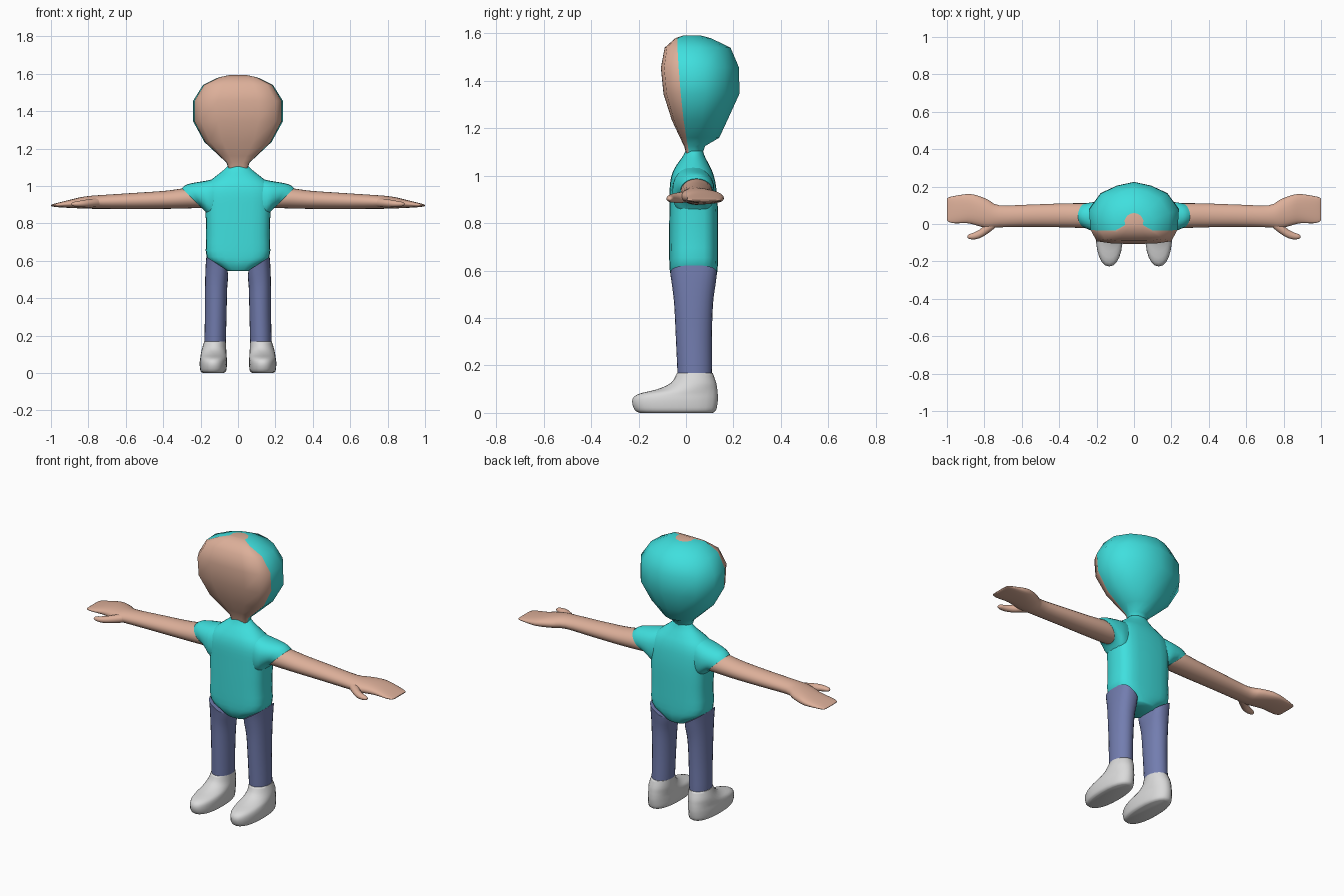
import bpy, bmesh, math
from mathutils import Vector


def material(name, rgb):
    m = bpy.data.materials.new(name)
    m.diffuse_color = (*rgb, 1)
    return m


SHIRT = material("turquoise", (0.05, 0.74, 0.73))
SKIN = material("skin", (0.72, 0.43, 0.32))
DENIM = material("slate blue", (0.17, 0.205, 0.43))
SHOE = material("light grey", (0.70, 0.70, 0.70))


def skin_rings(name, rings, mats, rule=None, mirror=False, angle=70):
    """Bridge a stack of equal point rings, cap both ends, shade smooth."""
    bm = bmesh.new()
    rows = [[bm.verts.new(p) for p in r] for r in rings]
    n = len(rows[0])
    for a, b in zip(rows, rows[1:]):
        for i in range(n):
            j = (i + 1) % n
            f = bm.faces.new((a[i], a[j], b[j], b[i]))
            f.material_index = rule(i) if rule else 0
    bm.faces.new(rows[0])
    bm.faces.new(rows[-1])
    bmesh.ops.recalc_face_normals(bm, faces=bm.faces)
    me = bpy.data.meshes.new(name)
    bm.to_mesh(me)
    bm.free()
    for m in mats:
        me.materials.append(m)
    me.shade_smooth()
    me.set_sharp_from_angle(angle=math.radians(angle))
    ob = bpy.data.objects.new(name, me)
    bpy.context.collection.objects.link(ob)
    if mirror:
        ob.modifiers.new("mirror", "MIRROR").use_mirror_merge = False
    return ob


def ring(c, u, v, n=24, e=2.0):
    """Superellipse around c spanned by the half axes u and v."""
    c, u, v = Vector(c), Vector(u), Vector(v)
    out = []
    for k in range(n):
        t = 2 * math.pi * k / n
        cs, sn = math.cos(t), math.sin(t)
        out.append(c + u * math.copysign(abs(cs) ** (2 / e), cs)
                   + v * math.copysign(abs(sn) ** (2 / e), sn))
    return out


def smooth_rings(rings, steps=3):
    """Catmull-Rom interpolation between key rings."""
    out = []
    last = len(rings) - 1
    for i in range(last):
        a, b, c, d = (rings[max(0, min(last, i + o))] for o in (-1, 0, 1, 2))
        for s in range(steps):
            t = s / steps
            out.append([(q * 2 + (r - p) * t + (p * 2 - q * 5 + r * 4 - w) * t * t
                         + (q * 3 - p - r * 3 + w) * t ** 3) / 2
                        for p, q, r, w in zip(a, b, c, d)])
    return out + [rings[-1]]


def upright(z, w, y0, y1, x=0, e=2.0, slope=0):
    """Horizontal ring at height z; slope tilts it along x."""
    return ring((x, (y0 + y1) / 2, z), (w, 0, w * slope), (0, (y1 - y0) / 2, 0), e=e)


def across(xt, zt, xb, zb, y0, y1, e=2.0):
    """Ring around the arm from its top point to its bottom point."""
    return ring(((xt + xb) / 2, (y0 + y1) / 2, (zt + zb) / 2),
                (0, (y1 - y0) / 2, 0), ((xt - xb) / 2, 0, (zt - zb) / 2), e=e)


# Head: faceted outline, face in front of the split line and hair behind
HALF = [(0, 1, 0), (0.45, 0.99, 0), (0.83, 0.82, 0), (0.97, 0, 0),
        (1, 0, 0.42), (0.74, 0, 0.76), (0.38, 0, 0.92), (0, 0, 1)]
LEVELS = [  # z, half width, front y, split y, back y
    (1.095, 0.052, 0.000, 0.012, 0.070), (1.125, 0.062, -0.008, 0.008, 0.080),
    (1.160, 0.100, -0.025, 0.002, 0.140), (1.235, 0.180, -0.060, -0.010, 0.175),
    (1.345, 0.240, -0.095, -0.022, 0.225), (1.455, 0.240, -0.106, -0.031, 0.224),
    (1.540, 0.187, -0.090, -0.036, 0.188), (1.580, 0.105, -0.045, -0.036, 0.105),
    (1.592, 0.050, -0.010, -0.006, 0.060)]
head = []
for z, w, f, s, b in LEVELS:
    side = [Vector((w * u, s + (f - s) * p + (b - s) * q, z)) for u, p, q in HALF]
    head.append(side + [Vector((-p.x, p.y, p.z)) for p in side[-2:0:-1]])
skin_rings("head", head, [SKIN, SHIRT], lambda i: 0 if i < 3 or i > 10 else 1)

# Shirt body, tapering to the crotch below and to the collar above
skin_rings("shirt_body", smooth_rings([
    upright(0.545, 0.065, -0.045, 0.115, e=3),
    upright(0.575, 0.110, -0.062, 0.128, e=3),
    upright(0.620, 0.168, -0.070, 0.134, e=3.2),
    upright(0.740, 0.170, -0.071, 0.135, e=3.2),
    upright(0.870, 0.174, -0.070, 0.134, e=3.2),
    upright(0.960, 0.180, -0.068, 0.126, e=3),
    upright(1.010, 0.168, -0.058, 0.114, e=2.6),
    upright(1.045, 0.128, -0.040, 0.098, e=2.3),
    upright(1.080, 0.083, -0.015, 0.080),
    upright(1.105, 0.056, -0.002, 0.071)]), [SHIRT])

# Sleeves with slanted cuffs
skin_rings("sleeve", smooth_rings([
    across(0.08, 1.050, 0.08, 0.80, -0.040, 0.100, 2.4),
    across(0.16, 1.030, 0.15, 0.835, -0.058, 0.118, 2.4),
    across(0.23, 1.018, 0.175, 0.862, -0.045, 0.118, 2.2),
    across(0.275, 1.007, 0.187, 0.876, -0.032, 0.115),
    across(0.300, 0.988, 0.197, 0.884, -0.024, 0.112)]), [SHIRT], mirror=True)

# Bare arm flowing into a flat mitten hand
skin_rings("arm_and_hand", smooth_rings([
    across(0.250, 0.990, 0.18, 0.885, -0.018, 0.106),
    across(0.300, 0.986, 0.21, 0.882, -0.022, 0.111),
    across(0.390, 0.974, 0.36, 0.878, -0.018, 0.110),
    across(0.550, 0.963, 0.55, 0.877, -0.015, 0.104),
    across(0.720, 0.952, 0.72, 0.878, -0.018, 0.100),
    across(0.780, 0.948, 0.78, 0.878, -0.024, 0.130),
    across(0.840, 0.940, 0.84, 0.880, -0.008, 0.153, 2.3),
    across(0.890, 0.928, 0.89, 0.882, 0.004, 0.160, 2.4),
    across(0.960, 0.911, 0.96, 0.886, 0.004, 0.150, 2.5),
    across(0.992, 0.902, 0.992, 0.890, 0.012, 0.142, 2.5),
    across(1.000, 0.898, 1.000, 0.893, 0.022, 0.132, 2.5)]), [SKIN], mirror=True)

# Thumbs lying along the front edge of the hand
skin_rings("thumb", smooth_rings([
    across(0.730, 0.935, 0.73, 0.890, -0.010, 0.040),
    across(0.775, 0.932, 0.775, 0.886, -0.046, 0.020),
    across(0.815, 0.926, 0.815, 0.886, -0.071, -0.022),
    across(0.850, 0.920, 0.85, 0.888, -0.082, -0.043),
    across(0.880, 0.914, 0.88, 0.892, -0.080, -0.054),
    across(0.890, 0.907, 0.89, 0.898, -0.073, -0.062)]), [SKIN], mirror=True)

# Trouser legs with a slanted top meeting the shirt hem
skin_rings("trouser_leg", smooth_rings([
    upright(0.150, 0.055, -0.035, 0.108, 0.122),
    upright(0.170, 0.057, -0.036, 0.109, 0.122),
    upright(0.320, 0.058, -0.043, 0.109, 0.119),
    upright(0.460, 0.059, -0.050, 0.114, 0.117, 2.2, 0.2),
    upright(0.545, 0.060, -0.060, 0.125, 0.113, 2.5, 0.5),
    upright(0.585, 0.056, -0.066, 0.130, 0.113, 3, 0.65)]), [DENIM], mirror=True)

# Rounded shoes with long toes
skin_rings("shoe", smooth_rings([
    upright(0.000, 0.056, -0.195, 0.112, 0.132, 2.3),
    upright(0.012, 0.069, -0.216, 0.127, 0.132, 2.3),
    upright(0.050, 0.073, -0.227, 0.134, 0.132, 2.2),
    upright(0.078, 0.071, -0.205, 0.134, 0.131, 2.2),
    upright(0.100, 0.069, -0.120, 0.132, 0.130),
    upright(0.128, 0.065, -0.062, 0.127, 0.128),
    upright(0.168, 0.058, -0.038, 0.113, 0.123)]), [SHOE], mirror=True)
